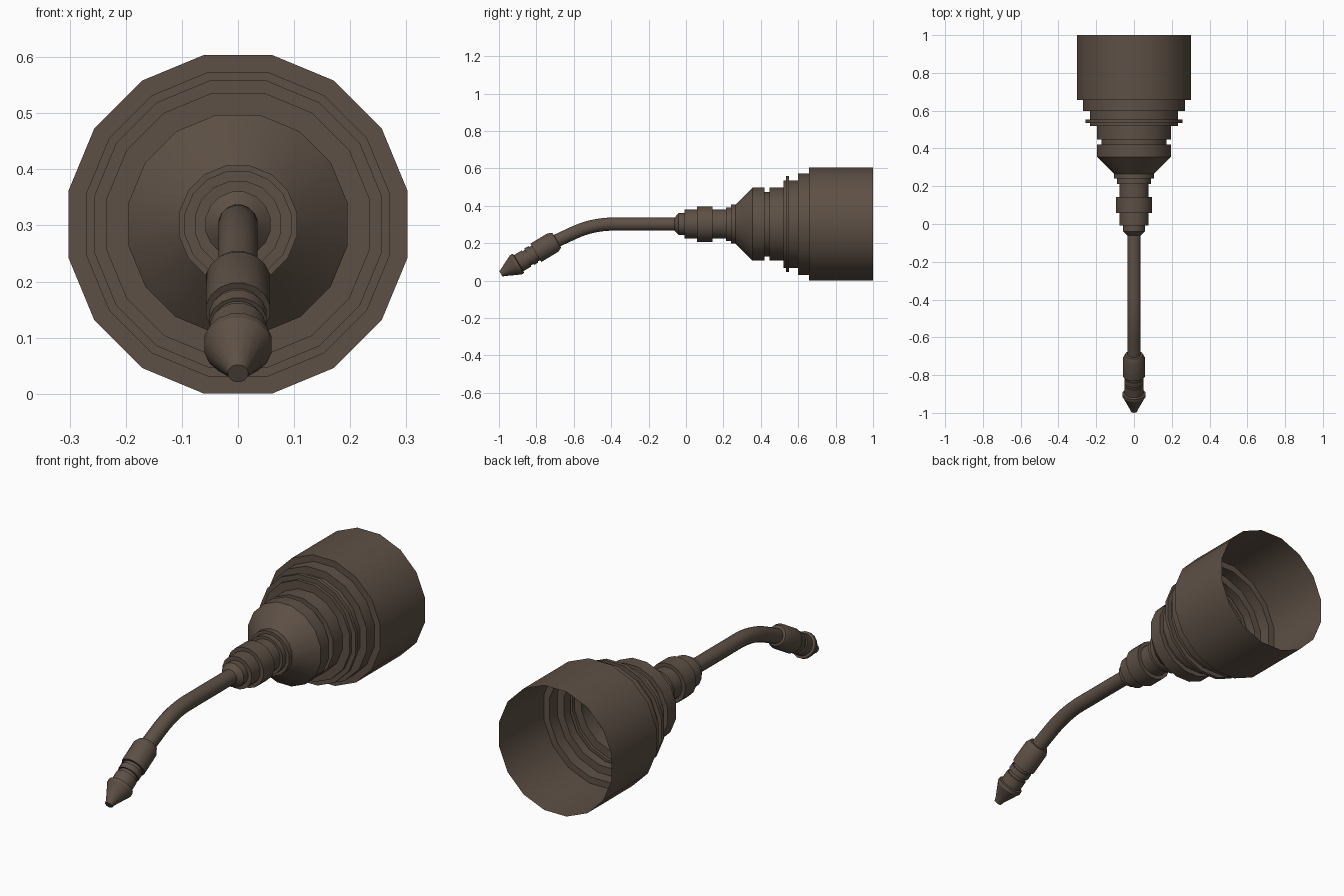
import bpy, bmesh, math
from mathutils import Vector

if "Cube" in bpy.data.objects:
    bpy.data.objects.remove(bpy.data.objects["Cube"])

SIDES = 16
AXIS_Z = 0.302
FLAT = math.cos(math.pi / SIDES)      # flat radius / corner radius

brown = bpy.data.materials.new("dark brown metal")
brown.diffuse_color = (0.11, 0.08, 0.06, 1)
brown.use_nodes = True
brown.node_tree.nodes["Principled BSDF"].inputs["Base Color"].default_value = brown.diffuse_color


def sweep(name, stations, cap_start=False):
    """Skin 16-sided rings; station = (y, z, slope in radians, flat radius)."""
    bm = bmesh.new()
    rings = []
    for y, z, slope, r in stations:
        up = Vector((0, -math.sin(slope), math.cos(slope)))
        side = Vector((1, 0, 0))
        r /= FLAT
        ring = []
        for i in range(SIDES):
            a = 2 * math.pi * (i + 0.5) / SIDES
            ring.append(bm.verts.new(Vector((0, y, z)) + side * r * math.cos(a) + up * r * math.sin(a)))
        rings.append(ring)
    for a, b in zip(rings, rings[1:]):
        for i in range(SIDES):
            j = (i + 1) % SIDES
            bm.faces.new((a[i], a[j], b[j], b[i]))
    if cap_start:
        bm.faces.new(rings[0])
    bmesh.ops.recalc_face_normals(bm, faces=bm.faces)
    mesh = bpy.data.meshes.new(name)
    bm.to_mesh(mesh)
    bm.free()
    mesh.materials.append(brown)
    obj = bpy.data.objects.new(name, mesh)
    bpy.context.collection.objects.link(obj)
    bpy.ops.object.select_all(action='DESELECT')
    obj.select_set(True)
    bpy.context.view_layer.objects.active = obj
    bpy.ops.object.shade_smooth_by_angle(angle=math.radians(28))
    return obj


def straight(profile):
    return [(y, AXIS_Z, 0, r) for y, r in profile]


# Stepped bell, open at the back
sweep("bell_housing", straight([
    (0.265, 0.105), (0.355, 0.195), (0.42, 0.195), (0.42, 0.172), (0.447, 0.172),
    (0.447, 0.195), (0.52, 0.195), (0.52, 0.234), (0.535, 0.234), (0.535, 0.256),
    (0.552, 0.256), (0.552, 0.234), (0.598, 0.234), (0.598, 0.271), (0.657, 0.271),
    (0.657, 0.302), (1.0, 0.302)]))

# Stepped collar between the pipe and the bell
sweep("neck_collar", straight([
    (-0.062, 0.034), (-0.04, 0.058), (-0.008, 0.058), (-0.008, 0.077), (0.058, 0.077),
    (0.058, 0.095), (0.142, 0.095), (0.142, 0.077), (0.213, 0.077), (0.213, 0.090),
    (0.24, 0.090), (0.24, 0.105), (0.265, 0.105)]))

# Bent pipe: straight run, arc, straight run
BEND, TANGENT, START = math.radians(25), 0.11, -0.39
bend_r = TANGENT / math.tan(BEND / 2)
path = [(-0.03, AXIS_Z, 0, 0.035)]
for i in range(9):
    a = BEND * i / 8
    path.append((START - bend_r * math.sin(a), AXIS_Z - bend_r * (1 - math.cos(a)), a, 0.035))
y, z = path[-1][:2]
path.append((y - 0.13 * math.cos(BEND), z - 0.13 * math.sin(BEND), BEND, 0.035))
sweep("bent_pipe", path)

# Nozzle head, tilted down; profile = (distance from tip, radius)
TILT = math.radians(31)
nozzle = [(0, 0.018), (0.012, 0.021), (0.085, 0.056), (0.092, 0.060), (0.108, 0.060),
          (0.112, 0.050), (0.160, 0.050), (0.160, 0.044), (0.176, 0.044), (0.176, 0.051),
          (0.203, 0.051), (0.203, 0.045), (0.218, 0.045), (0.218, 0.057), (0.325, 0.057),
          (0.348, 0.046), (0.350, 0.030)]
sweep("nozzle_head", [(-0.990 + s * math.cos(TILT), 0.036 + s * math.sin(TILT), TILT, r)
                      for s, r in nozzle], cap_start=True)
